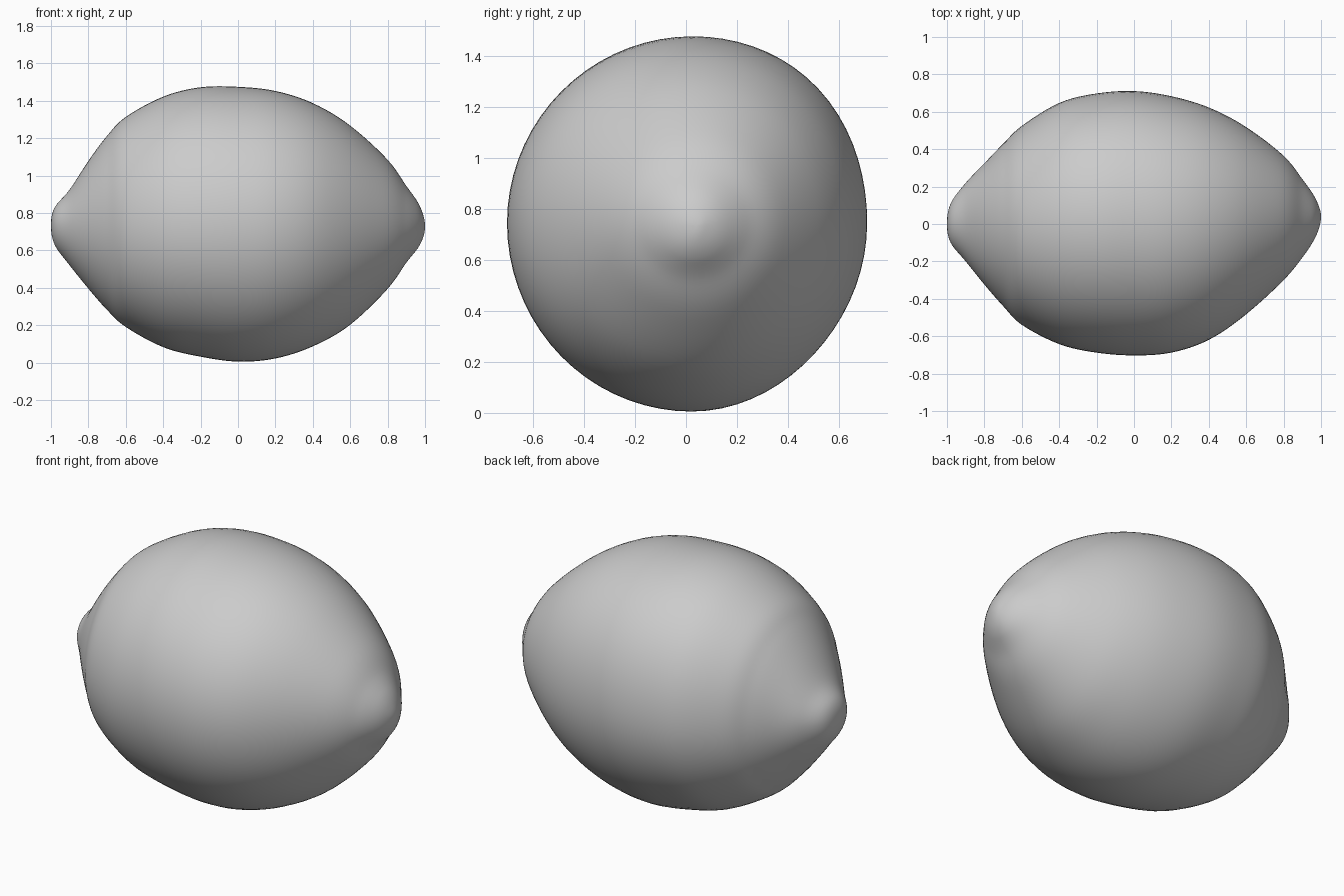
import bpy, bmesh, math

if "Cube" in bpy.data.objects:
    bpy.data.objects.remove(bpy.data.objects["Cube"])

# Lengthwise profile: x, top z, bottom z, back y, front y
ROWS = [
    (-0.98, 0.83, 0.63, 0.11, -0.10), (-0.90, 0.925, 0.52, 0.22, -0.20),
    (-0.80, 1.08, 0.395, 0.325, -0.325), (-0.70, 1.215, 0.28, 0.43, -0.44),
    (-0.60, 1.315, 0.19, 0.525, -0.54), (-0.40, 1.425, 0.08, 0.65, -0.645),
    (-0.20, 1.475, 0.03, 0.70, -0.69), (0.00, 1.477, 0.003, 0.713, -0.705),
    (0.20, 1.455, 0.02, 0.685, -0.69), (0.40, 1.39, 0.085, 0.625, -0.622),
    (0.60, 1.27, 0.20, 0.52, -0.485), (0.80, 1.085, 0.395, 0.365, -0.30),
    (0.90, 0.945, 0.535, 0.24, -0.18), (0.96, 0.86, 0.61, 0.155, -0.09),
    (0.99, 0.79, 0.67, 0.09, -0.02),
]
TIP_L = (-1.0, 0.735, 0.735, 0.0, 0.0)
TIP_R = (1.0, 0.73, 0.73, 0.04, 0.04)
SEG, STEPS = 72, 6


def flip(r):
    # Mirrored row past a tip, so the profile rounds over
    return (r[0], r[2], r[1], r[4], r[3])


def spline(a, b, c, d, t):
    return [0.5 * (2 * q + (r - p) * t + (2 * p - 5 * q + 4 * r - s) * t * t
                   + (3 * q - p - 3 * r + s) * t ** 3) for p, q, r, s in zip(a, b, c, d)]


pts = [flip(ROWS[0]), TIP_L] + ROWS + [TIP_R, flip(ROWS[-1])]
stations = []
for i in range(1, len(pts) - 2):
    stations += [spline(*pts[i - 1:i + 3], k / STEPS) for k in range(STEPS)]

# Skin rings around the length, closed by a point at each tip
bm = bmesh.new()
rings = []
for x, top, bot, back, front in stations[1:]:
    mid = max(0.0, 1 - x * x)
    yc = 0.5 * (back + front) + 0.02 * mid
    zc = 0.735 + 0.01 * mid
    yc = min(max(yc, front), back)
    ring = []
    for k in range(SEG):
        a = 2 * math.pi * k / SEG
        c, s = math.cos(a), math.sin(a)
        bulge = 1.0
        if c > 0:
            bulge += (0.02 if s > 0 else -0.015) * math.sin(2 * a) ** 2 * mid
        y = yc + c * bulge * ((back - yc) if c > 0 else (yc - front))
        z = zc + s * bulge * ((top - zc) if s > 0 else (zc - bot))
        ring.append(bm.verts.new((x, y, z)))
    rings.append(ring)
for r0, r1 in zip(rings, rings[1:]):
    for k in range(SEG):
        j = (k + 1) % SEG
        bm.faces.new((r0[k], r0[j], r1[j], r1[k]))
for ring, tip in ((rings[0], TIP_L), (rings[-1], TIP_R)):
    v = bm.verts.new((tip[0], tip[3], tip[1]))
    for k in range(SEG):
        bm.faces.new((v, ring[k], ring[(k + 1) % SEG]))
# Gentle smoothing of the skin
for _ in range(3):
    bmesh.ops.smooth_vert(bm, verts=[v for v in bm.verts if abs(v.co.x) < 0.95], factor=0.5,
                          use_axis_x=False, use_axis_y=True, use_axis_z=True)
bmesh.ops.recalc_face_normals(bm, faces=bm.faces)
for f in bm.faces:
    f.smooth = True
mesh = bpy.data.meshes.new("lemon")
bm.to_mesh(mesh)
bm.free()
lemon = bpy.data.objects.new("lemon", mesh)
bpy.context.collection.objects.link(lemon)
